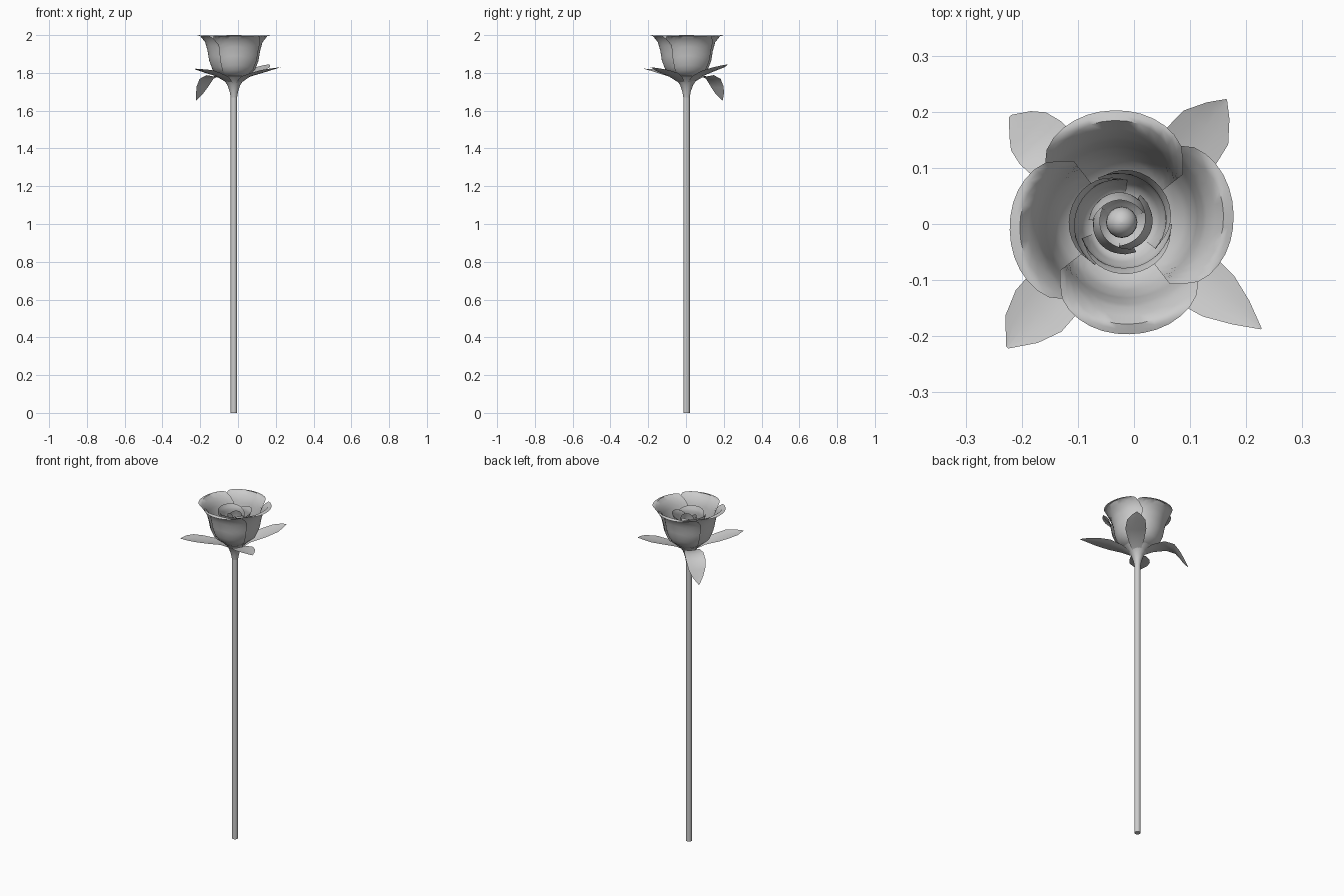
import bpy, math
from mathutils import Vector

if "Cube" in bpy.data.objects:
    bpy.data.objects.remove(bpy.data.objects["Cube"])

CX, CY = -0.022, 0.003   # flower axis


def make(name, verts, faces, angle=60):
    me = bpy.data.meshes.new(name)
    me.from_pydata(verts, [], faces)
    me.update()
    ob = bpy.data.objects.new(name, me)
    bpy.context.collection.objects.link(ob)
    bpy.ops.object.select_all(action='DESELECT')
    ob.select_set(True)
    bpy.context.view_layer.objects.active = ob
    bpy.ops.object.shade_smooth_by_angle(angle=math.radians(angle))
    return ob


def grid_faces(rows, cols, wrap=False):
    n = cols if wrap else cols - 1
    return [(i * cols + j, i * cols + (j + 1) % cols,
             (i + 1) * cols + (j + 1) % cols, (i + 1) * cols + j)
            for i in range(rows - 1) for j in range(n)]


def lathe(name, profile, n=16, cap_top=False):
    verts = [(CX + r * math.cos(2 * math.pi * j / n), CY + r * math.sin(2 * math.pi * j / n), z)
             for r, z in profile for j in range(n)]
    faces = grid_faces(len(profile), n, True)
    faces.append(tuple(reversed(range(n))))
    if cap_top:
        faces.append(tuple(range(len(verts) - n, len(verts))))
    return make(name, verts, faces)


def along(profile, t):
    f = max(0, min(t, 1)) * (len(profile) - 1)
    i = min(int(f), len(profile) - 2)
    a, b = profile[i], profile[i + 1]
    return [p + (q - p) * (f - i) for p, q in zip(a, b)]


def petal(name, profile, heading, half, drop, spiral, rows=15, cols=17):
    """Curved sheet: rounded top outline, one side tucked under its neighbour."""
    verts = []
    for i in range(rows):
        for j in range(cols):
            u = 2 * j / (cols - 1) - 1
            t = i / (rows - 1) * (1 - drop * abs(u) ** 2.6)
            r, z = along(profile, t)
            r += spiral * u * min(1, 2 * t)
            a = math.radians(heading + half * u)
            verts.append((CX + r * math.cos(a), CY + r * math.sin(a), z))
    make(name, verts, grid_faces(rows, cols))


def sepal(name, path):
    """Leaf from (x, y, z, half width) stations, slightly cupped."""
    verts, cols = [], 5
    for i, (x, y, z, w) in enumerate(path):
        p, q = path[max(i - 1, 0)], path[min(i + 1, len(path) - 1)]
        d = Vector((q[0] - p[0], q[1] - p[1], 0)).normalized()
        for j in range(cols):
            u = j / 2 - 1
            verts.append((x - d.y * w * u, y + d.x * w * u, z + 0.12 * w * (u * u - 0.5)))
    make(name, verts, grid_faces(len(path), cols))


# Stem and flared calyx
lathe("stem", [(0.017, 0), (0.017, 1.69)], 16, True)
lathe("calyx", [(0.017, 1.67), (0.022, 1.70), (0.034, 1.735), (0.052, 1.762), (0.075, 1.782), (0.03, 1.79)])

# Four sepals, one drooping
sepal("sepal_front_right", [(0.0, -0.02, 1.745, .02), (0.04, -0.055, 1.778, .042), (0.10, -0.09, 1.797, .055),
                            (0.15, -0.128, 1.812, .046), (0.19, -0.158, 1.822, .026), (0.227, -0.187, 1.83, .001)])
sepal("sepal_back_right", [(0.0, 0.02, 1.745, .02), (0.035, 0.06, 1.78, .042), (0.088, 0.12, 1.808, .057),
                           (0.128, 0.172, 1.826, .05), (0.15, 0.202, 1.838, .025), (0.165, 0.222, 1.845, .001)])
sepal("sepal_front_left", [(-0.04, -0.02, 1.745, .02), (-0.08, -0.06, 1.778, .042), (-0.135, -0.115, 1.797, .055),
                           (-0.17, -0.155, 1.81, .055), (-0.2, -0.187, 1.816, .038), (-0.226, -0.22, 1.822, .003)])
sepal("sepal_back_left", [(-0.04, 0.02, 1.745, .02), (-0.08, 0.06, 1.775, .042), (-0.13, 0.11, 1.785, .052),
                          (-0.167, 0.145, 1.765, .053), (-0.188, 0.165, 1.725, .046), (-0.203, 0.178, 1.69, .03),
                          (-0.221, 0.192, 1.655, .003)])

# Outer petals with rolled lips
outer = [(0.02, 1.775), (0.075, 1.783), (0.112, 1.815), (0.131, 1.865), (0.139, 1.915),
         (0.152, 1.962), (0.182, 2.0), (0.200, 1.994)]
for k in range(4):
    petal(f"outer_petal_{k + 1}", outer, 4 + 90 * k, 56, 0.33, 0.009)

# Middle and inner petals
middle = [(0.02, 1.785), (0.062, 1.80), (0.083, 1.85), (0.083, 1.90), (0.082, 1.935), (0.093, 1.962)]
for k in range(3):
    petal(f"middle_petal_{k + 1}", middle, 40 + 120 * k, 78, 0.25, 0.007)
inner = [(0.015, 1.79), (0.046, 1.82), (0.054, 1.87), (0.048, 1.91), (0.040, 1.94)]
for k in range(3):
    petal(f"inner_petal_{k + 1}", inner, 100 + 120 * k, 76, 0.22, 0.005)

# Central bud
lathe("bud", [(0.012, 1.79), (0.026, 1.83)] +
      [(max(0.028 * math.cos(a * math.pi / 12), 0.0005), 1.885 + 0.035 * math.sin(a * math.pi / 12)) for a in range(7)],
      16, True)
